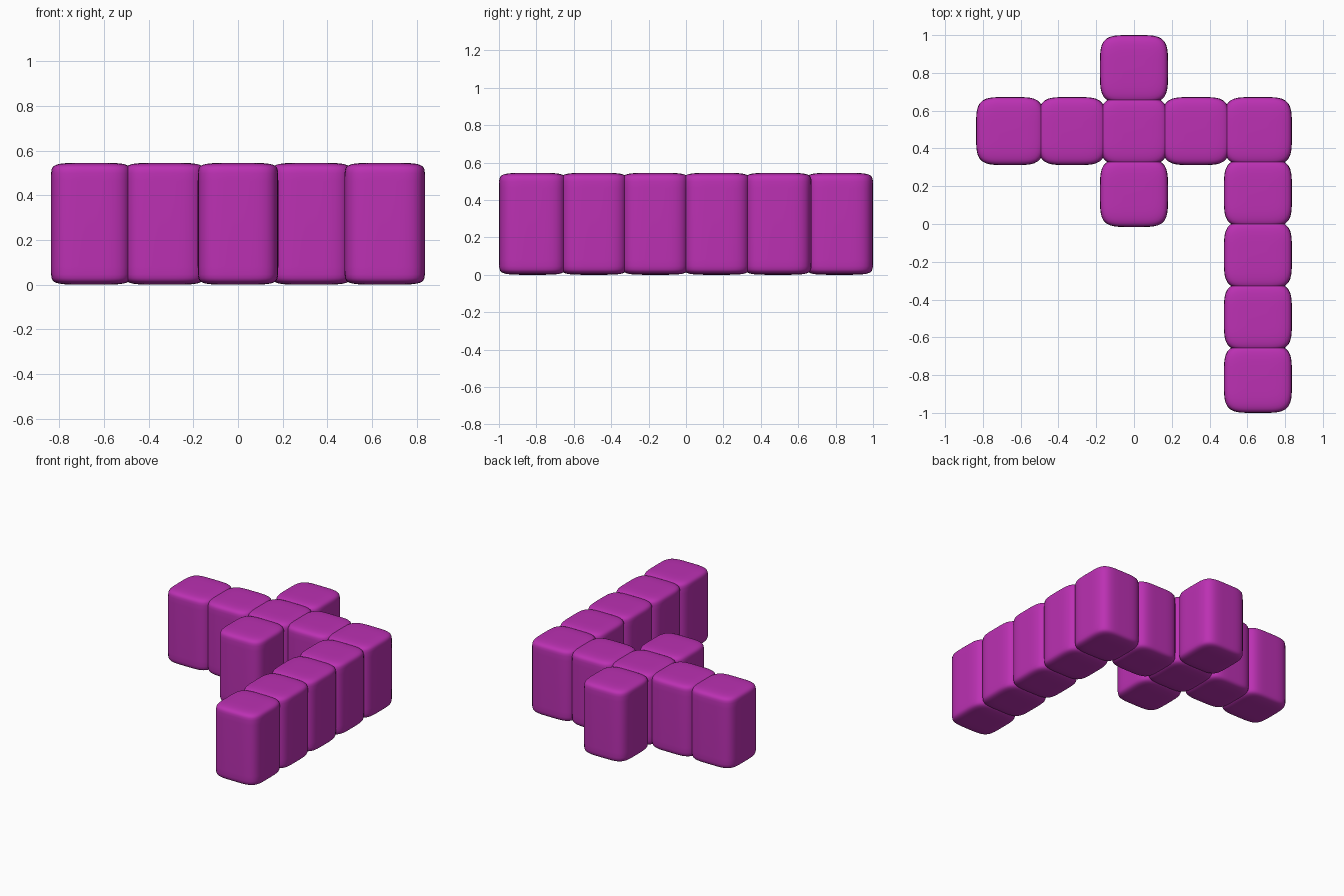
import bpy, bmesh
from math import cos, sin, tau, copysign

if "Cube" in bpy.data.objects:
    bpy.data.objects.remove(bpy.data.objects["Cube"])

HALF, HEIGHT, STEP = 0.18, 0.545, 0.328   # block half width, height, grid spacing
N, M = 4.5, 23                            # roundness of plan and of rims
SEGS = 64

mat = bpy.data.materials.new("magenta")
mat.diffuse_color = (0.5, 0.03, 0.45, 1)
mat.use_nodes = True
mat.node_tree.nodes["Principled BSDF"].inputs["Base Color"].default_value = mat.diffuse_color


def spow(v, p):
    return copysign(abs(v) ** p, v)


def block_mesh():
    # pillowy block: stacked rounded-square rings, tight rims top and bottom
    bm = bmesh.new()
    up = [0.7, 0.83, 0.89, 0.925, 0.95, 0.967, 0.98, 0.989, 0.995, 0.998]
    levels = [(z, (1 - z ** M) ** (1 / N)) for z in up] + [(1.0, 0.36)]
    levels = [(-z, s) for z, s in reversed(levels)] + [(0, 1)] + levels
    rings = []
    for z, s in levels:
        ring = []
        for i in range(SEGS):
            a = tau * (i + 0.5) / SEGS
            # radial superellipse keeps points evenly spread around the corners
            c, d = cos(a), sin(a)
            r = HALF * s / (abs(c) ** N + abs(d) ** N) ** (1 / N)
            ring.append(bm.verts.new((r * c, r * d, HEIGHT / 2 * (1 + z))))
        rings.append(ring)
    for lo, hi in zip(rings, rings[1:]):
        for i in range(SEGS):
            j = (i + 1) % SEGS
            bm.faces.new((lo[i], lo[j], hi[j], hi[i]))
    bm.faces.new(rings[-1])
    bm.faces.new(rings[0][::-1])
    for f in bm.faces:
        f.smooth = True
    me = bpy.data.meshes.new("rounded_block")
    bm.to_mesh(me)
    bm.free()
    me.materials.append(mat)
    return me


mesh = block_mesh()


def place(name, cells):
    for n, (col, row) in enumerate(cells, 1):
        ob = bpy.data.objects.new(f"{name}_{n}", mesh)
        ob.location = (col * STEP, row * STEP, 0)
        bpy.context.collection.objects.link(ob)


# crossing bar, its two side stubs, and the long leg
place("bar_block", [(c, 1.5) for c in range(-2, 3)])
place("stub_block", [(0, 2.5), (0, 0.5)])
place("leg_block", [(2, 0.5 - k) for k in range(4)])
